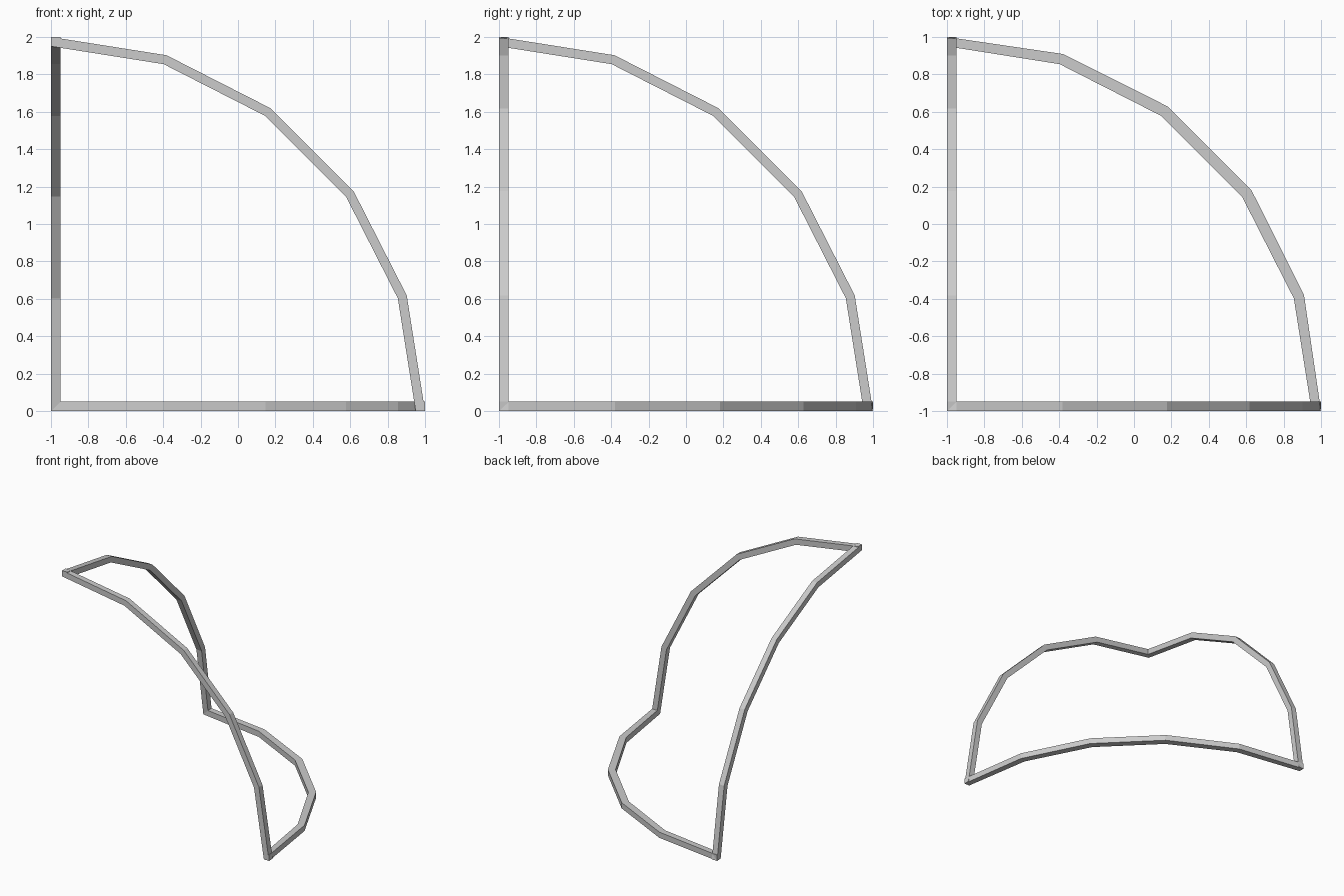
import bpy, bmesh
from math import sin, cos, radians
from mathutils import Vector

if "Cube" in bpy.data.objects:
    bpy.data.objects.remove(bpy.data.objects["Cube"])

CENTRE = Vector((-1, -1, 0))   # all three arcs share this corner of the cube
R, T, STEPS = 2.0, 0.05, 5


def quarter_arc(name, u, v, w, swell=0.0):
    """Square bar bent in 5 straight pieces from axis u to axis v, thickened along w."""
    u, v, w = Vector(u), Vector(v), Vector(w)
    bm = bmesh.new()
    rings = []
    for i in range(STEPS + 1):
        a = radians(90 * i / STEPS)
        d = u * cos(a) + v * sin(a)
        outer = R + swell * sin(2 * a)
        corners = [(R - T, 0), (outer, 0), (outer, T), (R - T, T)]
        rings.append([bm.verts.new(CENTRE + d * r + w * h) for r, h in corners])
    for a, b in zip(rings, rings[1:]):
        for k in range(4):
            n = (k + 1) % 4
            bm.faces.new((a[k], a[n], b[n], b[k]))
    bm.faces.new(rings[0])
    bm.faces.new(rings[-1])
    bmesh.ops.recalc_face_normals(bm, faces=bm.faces)
    mesh = bpy.data.meshes.new(name)
    bm.to_mesh(mesh)
    bm.free()
    bpy.context.collection.objects.link(bpy.data.objects.new(name, mesh))


X, Y, Z = (1, 0, 0), (0, 1, 0), (0, 0, 1)
quarter_arc("front_arc", X, Z, Y)
quarter_arc("side_arc", Y, Z, X)
quarter_arc("floor_arc", X, Y, Z, swell=0.012)
